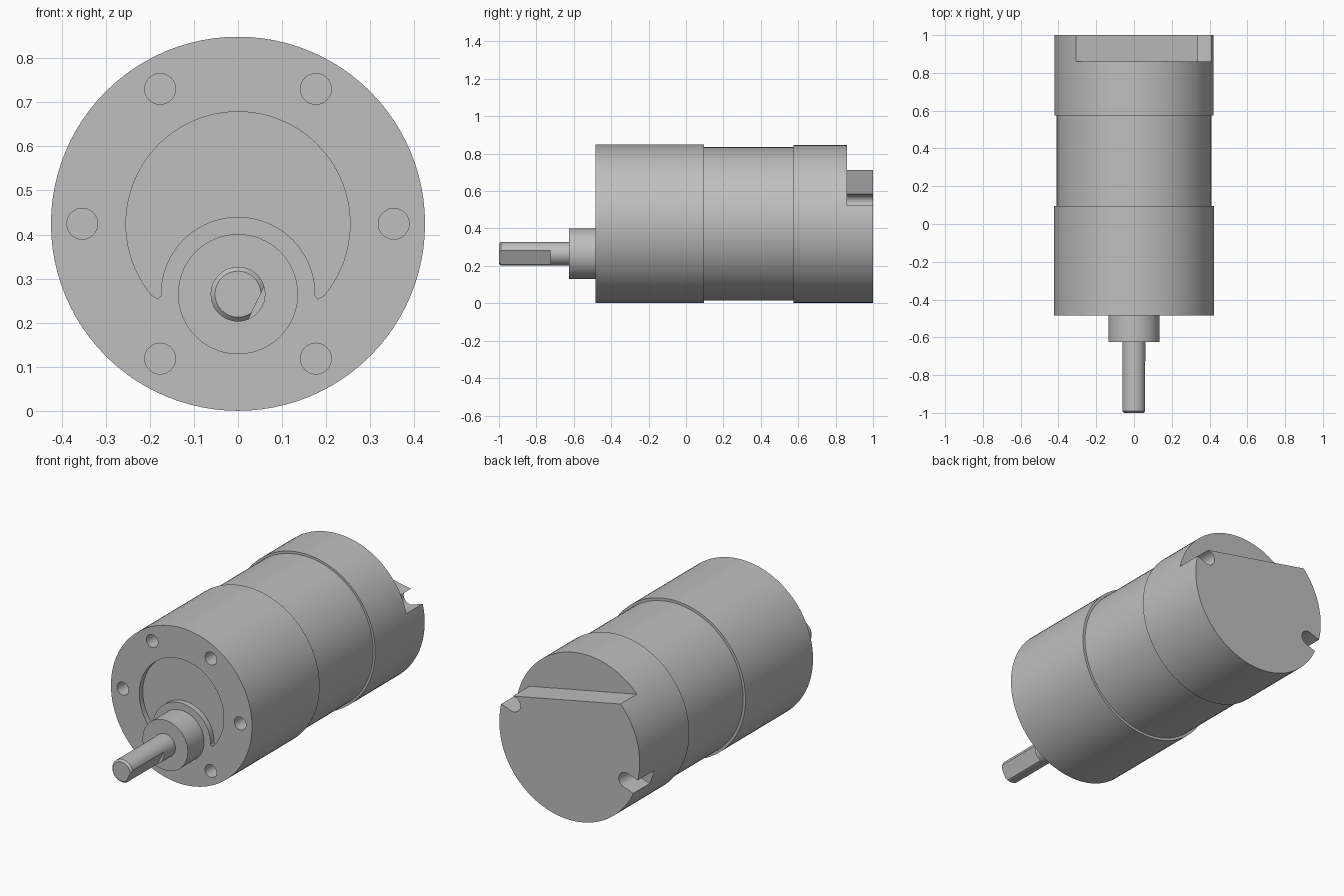
import bpy, bmesh
from math import cos, sin, pi, radians, atan2, sqrt, asin

cube = bpy.data.objects.get("Cube")
if cube:
    bpy.data.objects.remove(cube, do_unlink=True)

metal = bpy.data.materials.new("plain_grey_metal")
metal.use_nodes = True
grey = (0.52, 0.52, 0.52, 1)
metal.diffuse_color = grey
metal.node_tree.nodes["Principled BSDF"].inputs["Base Color"].default_value = grey

AXIS = 0.4245    # height of the body axis
SHAFT = 0.265    # height of the offset output shaft


def arc(cx, cz, r, a0, a1, n):
    return [(cx + r * cos(a0 + (a1 - a0) * i / n), cz + r * sin(a0 + (a1 - a0) * i / n))
            for i in range(n + 1)]


def circle(cx, cz, r, n=96):
    return arc(cx, cz, r, 0, 2 * pi, n)[:-1]


def loft(name, outline, rings, center=(0, 0)):
    """Solid along y: the outline repeated at each (y, scale) ring."""
    bm = bmesh.new()
    cx, cz = center
    loops = [[bm.verts.new((cx + (x - cx) * s, y, cz + (z - cz) * s)) for x, z in outline]
             for y, s in rings]
    n = len(outline)
    for a, b in zip(loops, loops[1:]):
        for i in range(n):
            bm.faces.new((a[i], a[(i + 1) % n], b[(i + 1) % n], b[i]))
    bm.faces.new(loops[0])
    bm.faces.new(loops[-1])
    bmesh.ops.recalc_face_normals(bm, faces=bm.faces)
    mesh = bpy.data.meshes.new(name)
    bm.to_mesh(mesh)
    bm.free()
    mesh.materials.append(metal)
    obj = bpy.data.objects.new(name, mesh)
    bpy.context.collection.objects.link(obj)
    return obj


def activate(obj):
    bpy.ops.object.select_all(action="DESELECT")
    obj.select_set(True)
    bpy.context.view_layer.objects.active = obj


def cut(obj, cutters):
    for c in cutters:
        c.hide_render = True
        mod = obj.modifiers.new("cut", "BOOLEAN")
        mod.operation, mod.solver, mod.object = "DIFFERENCE", "EXACT", c
        activate(obj)
        bpy.ops.object.modifier_apply(modifier=mod.name)
        bpy.data.objects.remove(c, do_unlink=True)


def rotated(points, angle, cx=0, cz=0):
    c, s = cos(angle), sin(angle)
    return [(cx + x * c - z * s, cz + x * s + z * c) for x, z in points]


# Gearbox with six screw holes and a crescent recess in its front face
gearbox = loft("gearbox", circle(0, AXIS, 0.424), [(-0.485, 1), (0.095, 1)])
cutters = [loft("hole_cutter", circle(0.353 * cos(k * pi / 3), AXIS + 0.353 * sin(k * pi / 3), 0.035, 32),
                [(-0.6, 1), (-0.385, 1)]) for k in range(6)]
R, r, tip = 0.254, 0.175, 0.262
low = asin((tip - AXIS) / R)
inner = asin((tip - SHAFT) / r)
crescent = arc(0, AXIS, R, low, pi - low, 64)
crescent += [(-0.181, tip - 0.008)]
crescent += arc(0, SHAFT, r, pi - inner, inner, 48)
crescent += [(0.181, tip - 0.008)]
cutters.append(loft("recess_cutter", crescent, [(-0.6, 1), (-0.455, 1)]))
cut(gearbox, cutters)

# Motor can
can = loft("motor_can", circle(0, AXIS, 0.41), [(0.09, 1), (0.58, 1)])

# Rear cap with a sloping step and two rounded radial slots
cap = loft("rear_cap", circle(0, AXIS, 0.422), [(0.575, 1), (1.0, 1)])
depth = [(0.86, 1), (1.1, 1)]
slope = 0.2
step = [(x, AXIS + 0.228 - slope * x) for x in (-0.7, 0.7)] + [(0.7, 1.2), (-0.7, 1.2)]
cutters = [loft("step_cutter", step, depth)]
half = 0.041
slot = arc(0.356, 0, half, pi / 2, 3 * pi / 2, 20) + [(0.6, -half), (0.6, half)]
for turn in (19, 199):
    cutters.append(loft("slot_cutter", rotated(slot, radians(turn), 0, AXIS), depth))
cut(cap, cutters)

# Boss around the shaft
boss = loft("shaft_boss", circle(0, SHAFT, 0.136), [(-0.625, 1), (-0.48, 1)])

# Output shaft with chamfered tip and one flat
shaft = loft("output_shaft", circle(0, SHAFT, 0.062, 64),
             [(-1.0, 0.84), (-0.99, 1), (-0.62, 1)], (0, SHAFT))
flat = [(0.046, -0.2), (0.2, -0.2), (0.2, 0.2), (0.046, 0.2)]
cut(shaft, [loft("flat_cutter", rotated(flat, radians(-26), 0, SHAFT), [(-1.1, 1), (-0.725, 1)])])

for obj in (gearbox, can, cap, boss, shaft):
    activate(obj)
    bpy.ops.object.shade_smooth_by_angle(angle=radians(30))
